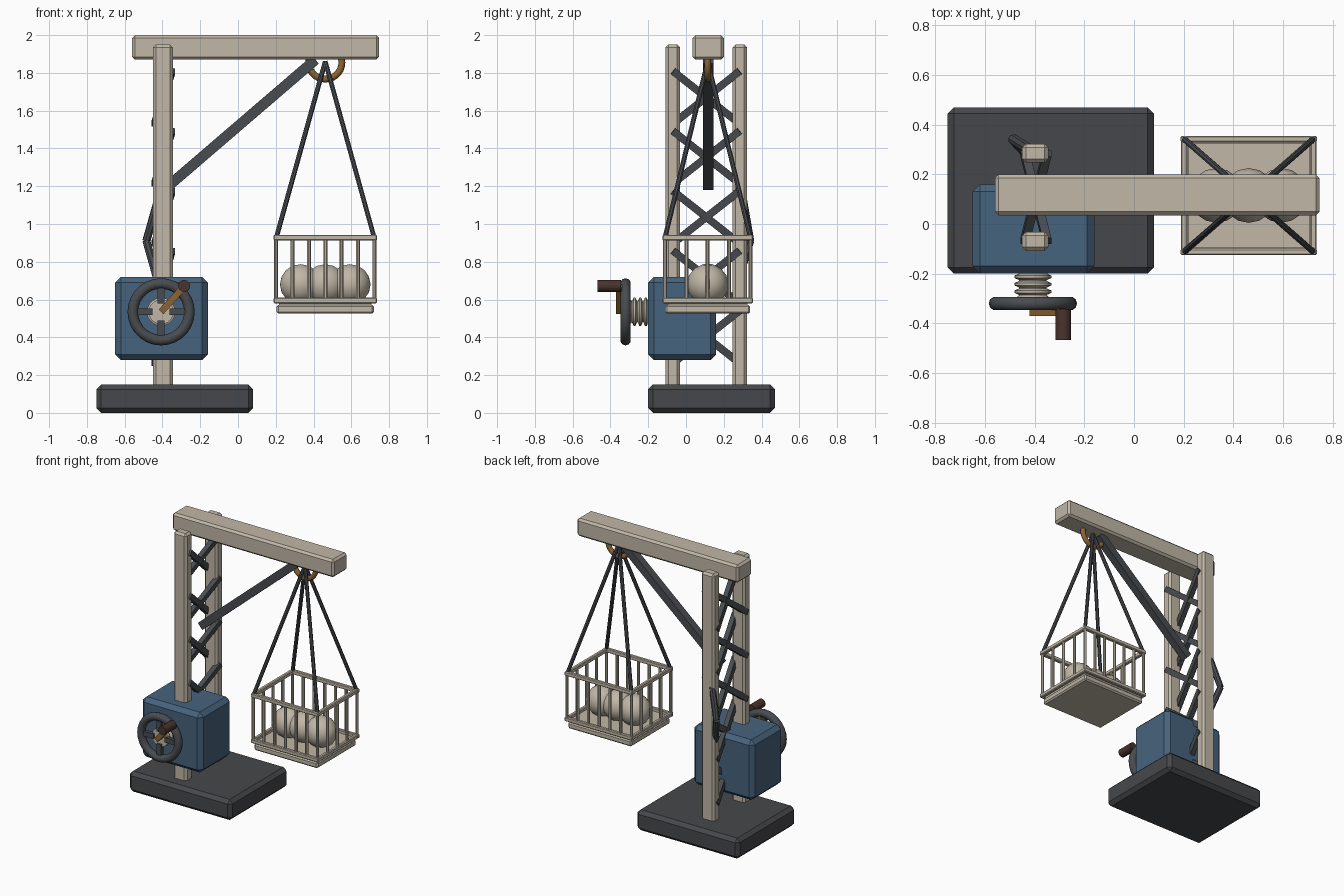
import bpy, bmesh, math
from mathutils import Vector, Matrix

if "Cube" in bpy.data.objects:
    bpy.data.objects.remove(bpy.data.objects["Cube"])


def mat(name, rgb):
    m = bpy.data.materials.new(name)
    m.diffuse_color = (*rgb, 1)
    m.use_nodes = True
    m.node_tree.nodes["Principled BSDF"].inputs["Base Color"].default_value = m.diffuse_color
    return m


CREAM = mat("cream wood", (0.53, 0.475, 0.385))
DARK = mat("dark slate", (0.066, 0.072, 0.08))
BASE = mat("charcoal", (0.062, 0.064, 0.07))
BLUE = mat("steel blue", (0.062, 0.125, 0.205))
GOLD = mat("brass brown", (0.26, 0.13, 0.035))
BROWN = mat("dark brown", (0.065, 0.033, 0.026))


def finish(name, bm, m, smooth=False, bevel=0):
    me = bpy.data.meshes.new(name)
    bmesh.ops.recalc_face_normals(bm, faces=bm.faces[:])
    for f in bm.faces:
        f.smooth = smooth
    bm.to_mesh(me)
    bm.free()
    ob = bpy.data.objects.new(name, me)
    me.materials.append(m)
    bpy.context.collection.objects.link(ob)
    if bevel:
        b = ob.modifiers.new("bevel", 'BEVEL')
        b.width, b.segments = bevel, 1
    if smooth:
        bpy.context.view_layer.objects.active = ob
        ob.select_set(True)
        bpy.ops.object.shade_smooth_by_angle(angle=math.radians(40))
        ob.select_set(False)
    return ob


def box(name, lo, hi, m, bevel=0.0):
    lo, hi = Vector(lo), Vector(hi)
    bm = bmesh.new()
    bmesh.ops.create_cube(bm, size=1, matrix=Matrix.Translation((lo + hi) / 2)
                          @ Matrix.Diagonal((*(hi - lo), 1)))
    return finish(name, bm, m, bevel=bevel)


def frame(a, b, side):
    """Matrix at the middle of a-b with z along it and y near side."""
    z = (b - a).normalized()
    x = Vector(side).cross(z).normalized()
    r = Matrix((x, z.cross(x), z)).transposed().to_4x4()
    return Matrix.Translation((a + b) / 2) @ r


def bar(name, a, b, w, d, m, side=(0, 1, 0), bevel=0.0):
    a, b = Vector(a), Vector(b)
    bm = bmesh.new()
    bmesh.ops.create_cube(bm, size=1, matrix=frame(a, b, side)
                          @ Matrix.Diagonal((w, d, (b - a).length, 1)))
    return finish(name, bm, m, bevel=bevel)


def rod(name, a, b, r, m, n=8):
    a, b = Vector(a), Vector(b)
    bm = bmesh.new()
    bmesh.ops.create_cone(bm, cap_ends=True, segments=n, radius1=r, radius2=r,
                          depth=(b - a).length, matrix=frame(a, b, (0.3, 1, 0.2)))
    return finish(name, bm, m, smooth=n > 6)


def lathe_y(name, prof, centre, m, n=24, closed=False):
    """Spin (radius, y) points about a y axis through centre."""
    bm = bmesh.new()
    rings = [[bm.verts.new((centre[0] + r * math.cos(2 * math.pi * i / n), y + centre[1],
                            centre[2] + r * math.sin(2 * math.pi * i / n)))
              for i in range(n)] for r, y in prof]
    pairs = list(zip(rings, rings[1:]))
    if closed:
        pairs.append((rings[-1], rings[0]))
    else:
        bm.faces.new(rings[0])
        bm.faces.new(rings[-1])
    for p, q in pairs:
        for i in range(n):
            j = (i + 1) % n
            bm.faces.new((p[i], p[j], q[j], q[i]))
    return finish(name, bm, m, smooth=True)


def torus_y(name, centre, R, r, m, n=28, k=10):
    prof = [(R + r * math.cos(2 * math.pi * i / k), r * math.sin(2 * math.pi * i / k))
            for i in range(k)]
    return lathe_y(name, prof, centre, m, n, True)


# base, gearbox, posts, beam
box("base", (-0.75, -0.2, 0), (0.08, 0.47, 0.15), BASE, 0.025)
box("gearbox", (-0.65, -0.2, 0.28), (-0.16, 0.16, 0.72), BLUE, 0.03)
for y, nm in ((-0.07, "front_post"), (0.285, "rear_post")):
    box(nm, (-0.45, y - 0.038, 0.1), (-0.345, y + 0.038, 1.95), CREAM, 0.015)
box("top_beam", (-0.56, 0.035, 1.87), (0.747, 0.2, 2.0), CREAM, 0.015)

# slanted lattice between the posts
for i in range(5):
    t = 1.81 - 0.317 * i
    for k, (y0, y1) in enumerate(((-0.07, 0.285), (0.285, -0.07))):
        bar(f"lattice_{i}_{k}", (-0.35, y0, t), (-0.44, y1, t - 0.28),
            0.04, 0.035, DARK, (1, 0, 0))

# diagonal brace under the beam
bar("diagonal_brace", (-0.37, 0.117, 1.2), (0.41, 0.117, 1.87), 0.055, 0.055, DARK)

# bent lever behind the rear post
knee = (-0.485, 0.34, 0.91)
rod("lever_upper", (-0.42, 0.3, 1.14), knee, 0.022, DARK)
rod("lever_lower", knee, (-0.42, 0.27, 0.68), 0.022, DARK)

# ribbed hub, hand wheel, crank
cx, cz = -0.407, 0.535
ribs = [(0.05, 0)]
for i in range(3):
    y = -0.008 - 0.03 * i
    ribs += [(0.055, y + 0.004), (0.075, y - 0.005), (0.075, y - 0.014), (0.055, y - 0.023)]
ribs += [(0.066, -0.1), (0.066, -0.125)]
lathe_y("ribbed_hub", ribs, (cx, -0.195, cz), CREAM, 20)
torus_y("hand_wheel", (cx, -0.32, cz), 0.15, 0.028, DARK)
for i in range(4):
    a = i * math.pi / 2
    d = Vector((math.cos(a), 0, math.sin(a)))
    c = Vector((cx, -0.32, cz))
    bar(f"spoke_{i}", c + d * 0.045, c + d * 0.15, 0.036, 0.026, DARK)
bar("crank_arm", (cx, -0.355, cz), (-0.287, -0.355, 0.668), 0.035, 0.03, GOLD)
rod("crank_handle", (-0.285, -0.345, 0.672), (-0.285, -0.468, 0.672), 0.032, BROWN, 10)

# hanging ring and ropes
X, Y = 0.462, 0.115
torus_y("hanging_ring", (X, Y, 1.855), 0.088, 0.018, GOLD)
HX, HY = 0.26, 0.227
for sx in (-1, 1):
    for sy in (-1, 1):
        rod("rope", (X, Y, 1.86), (X + sx * HX, Y + sy * HY, 0.925), 0.013, DARK)

# cage: floor, rails, bars
box("cage_floor", (X - 0.257, Y - 0.225, 0.525), (X + 0.257, Y + 0.225, 0.572), CREAM, 0.01)
box("cage_floor_upper", (X - 0.245, Y - 0.21, 0.565), (X + 0.245, Y + 0.21, 0.59), CREAM)
for z in (0.595, 0.928):
    for s in (-1, 1):
        bar("rail_long", (X - HX - 0.014, Y + s * HY, z), (X + HX + 0.014, Y + s * HY, z),
            0.03, 0.026, CREAM, bevel=0.005)
        bar("rail_short", (X + s * HX, Y - HY, z), (X + s * HX, Y + HY, z),
            0.03, 0.026, CREAM, (1, 0, 0), 0.005)
spots = [(X - HX + HX * i / 3, Y + s * HY) for i in range(7) for s in (-1, 1)]
spots += [(X + s * HX, Y - HY + HY * i / 2) for i in range(1, 4) for s in (-1, 1)]
for x, y in spots:
    rod("cage_bar", (x, y, 0.6), (x, y, 0.92), 0.011, CREAM)

# three balls in the cage
for i in (-1, 0, 1):
    bm = bmesh.new()
    bmesh.ops.create_uvsphere(bm, u_segments=14, v_segments=8, radius=0.11,
                              matrix=Matrix.Translation((X + 0.13 * i, Y, 0.68))
                              @ Matrix.Rotation(math.pi / 2, 4, 'Y'))
    finish(f"ball_{i + 2}", bm, CREAM, smooth=True)
